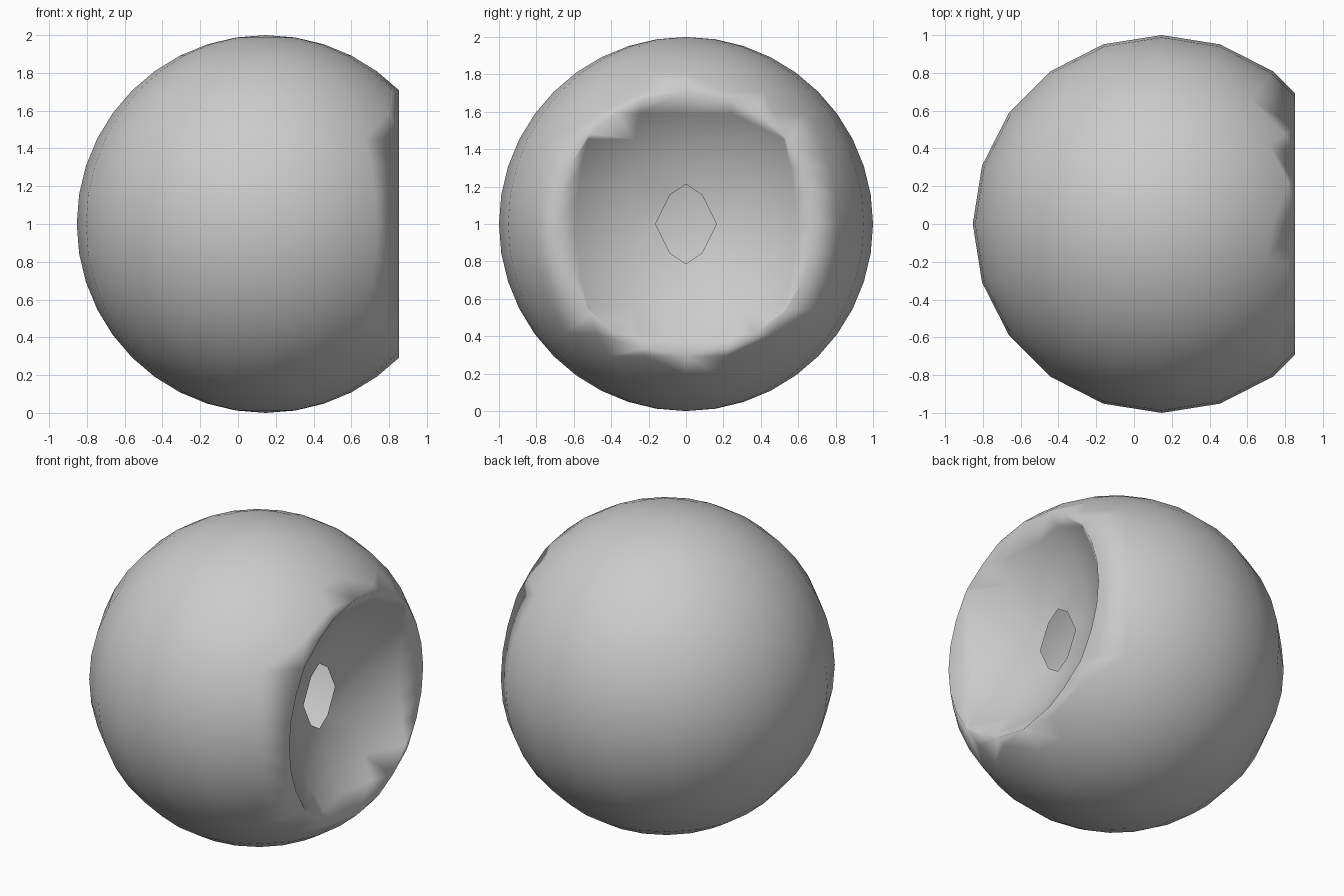
import bpy, bmesh, math
from mathutils import Matrix

if "Cube" in bpy.data.objects:
    bpy.data.objects.remove(bpy.data.objects["Cube"])

CUT = math.cos(math.radians(45))      # rim plane, measured from the ball centre
CENTER_X = (1 - CUT) / 2              # centres the cut ball on x = 0
HOLE = 0.44                           # plane of the small hole in the dish

bm = bmesh.new()


def slice_off(geom, x, side):
    """Remove everything beyond x on the given side; return what is left."""
    res = bmesh.ops.bisect_plane(bm, geom=geom, dist=1e-5, plane_co=(x, 0, 0),
                                 plane_no=(side, 0, 0), clear_outer=True)
    return [g for g in res["geom"] if g.is_valid]


def ball(x):
    """Add a unit ball and return its geometry."""
    res = bmesh.ops.create_uvsphere(bm, u_segments=20, v_segments=20, radius=1,
                                    matrix=Matrix.Translation((x, 0, 0)))
    verts = res["verts"]
    edges = {e for v in verts for e in v.link_edges}
    faces = {f for v in verts for f in v.link_faces}
    return list(verts) + list(edges) + list(faces)


# Outer ball with its right-hand cap removed
slice_off(ball(0), CUT, 1)

# Concave dish: the same cap mirrored inwards, with an open hole in the middle
dish = slice_off(ball(2 * CUT), CUT, 1)
dish = slice_off(dish, HOLE, -1)
bmesh.ops.reverse_faces(bm, faces=[g for g in dish if isinstance(g, bmesh.types.BMFace)])

# Weld the dish to the rim
bmesh.ops.remove_doubles(bm, verts=bm.verts, dist=0.002)
bmesh.ops.translate(bm, verts=bm.verts, vec=(CENTER_X, 0, 1))
for f in bm.faces:
    f.smooth = True

mesh = bpy.data.meshes.new("dished_ball")
bm.to_mesh(mesh)
bm.free()
obj = bpy.data.objects.new("dished_ball", mesh)
bpy.context.collection.objects.link(obj)
